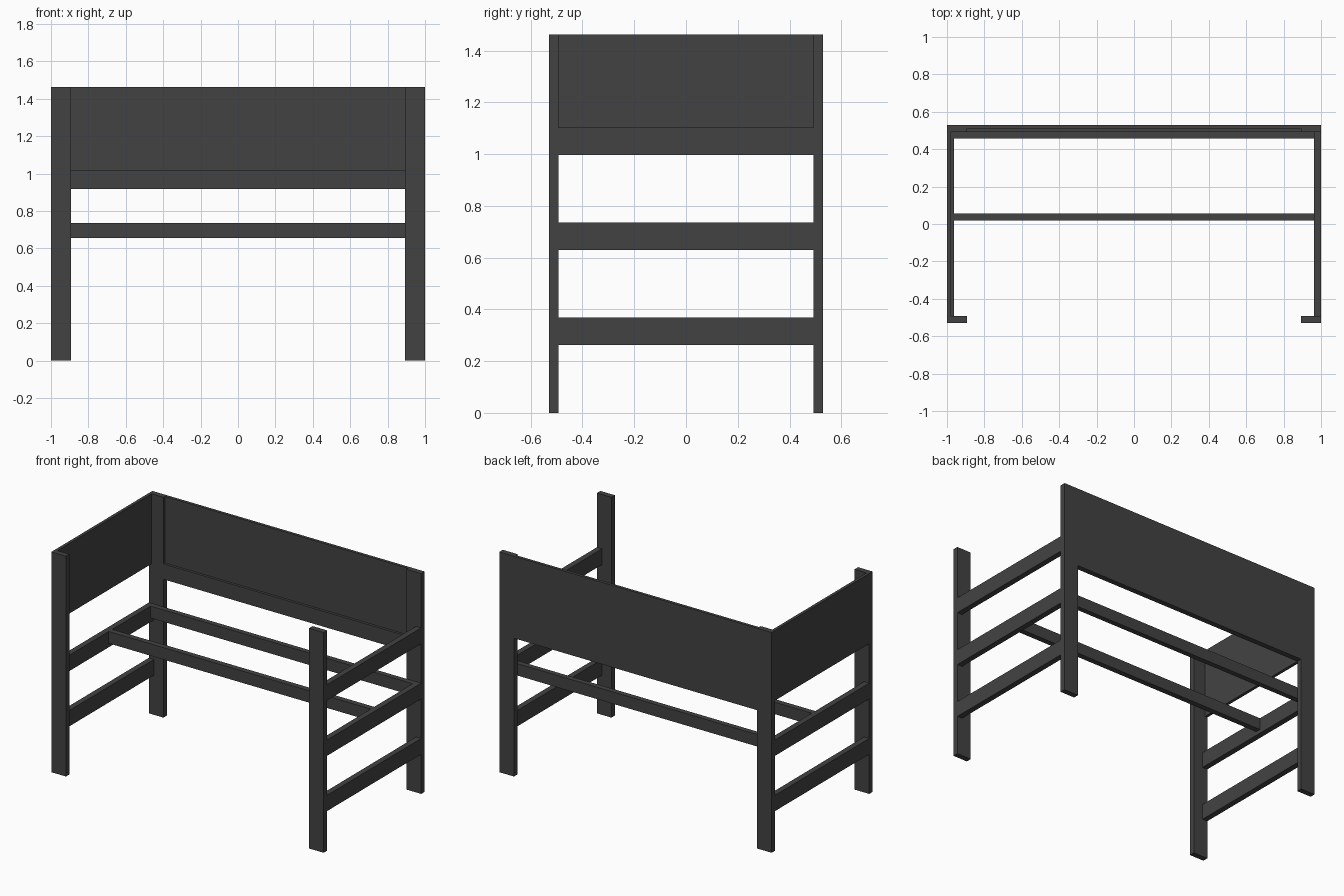
import bpy

if "Cube" in bpy.data.objects:
    bpy.data.objects.remove(bpy.data.objects["Cube"])

dark = bpy.data.materials.new("dark_wood")
dark.diffuse_color = (0.055, 0.055, 0.055, 1)
dark.use_nodes = True
dark.node_tree.nodes["Principled BSDF"].inputs["Base Color"].default_value = dark.diffuse_color


def box(name, x, y, z):
    """Axis-aligned board given as (min, max) on each axis."""
    bpy.ops.mesh.primitive_cube_add(size=1)
    ob = bpy.context.object
    ob.name = name
    ob.location = [(a + b) / 2 for a, b in (x, y, z)]
    ob.scale = [b - a for a, b in (x, y, z)]
    bpy.ops.object.transform_apply(location=True, rotation=False, scale=True)
    ob.data.materials.append(dark)
    return ob


def span(side, a, b):
    """Range a..b mirrored to the given side."""
    return tuple(sorted((side * a, side * b)))


HALF_D, INNER_D = 0.53, 0.493   # post outer and inner depth
POST_X, SIDE_X = 0.893, 0.962   # post inner edge, end rail inner face
TOP = 1.462

for sx, sname in ((-1, "left"), (1, "right")):
    # Corner posts
    for sy, yname in ((-1, "front"), (1, "back")):
        box(f"{yname}_{sname}_post", span(sx, POST_X, 1),
            span(sy, INNER_D, HALF_D), (0, TOP))
    # Lower end rails
    for i, z in enumerate(((0.263, 0.368), (0.63, 0.735))):
        box(f"{sname}_end_rail_{i + 1}", span(sx, SIDE_X, 1),
            (-INNER_D, INNER_D), z)

# Open right end has a top rail, left end a tall thin panel
box("right_top_rail", (SIDE_X, 1), (-INNER_D, INNER_D), (0.997, 1.102))
box("left_end_panel", (-1, -0.98), (-INNER_D, INNER_D), (0.997, TOP))

# Back panel set into its thicker lower rail
box("back_lower_rail", (-POST_X, POST_X), (INNER_D, HALF_D), (0.918, 1.02))
box("back_panel", (-POST_X, POST_X), (0.51, HALF_D), (1.02, TOP))

# Long bed support rails
for name, y in (("back_support_rail", (0.458, INNER_D)),
                ("middle_support_rail", (0.018, 0.055))):
    box(name, (-SIDE_X, SIDE_X), y, (0.656, 0.735))
